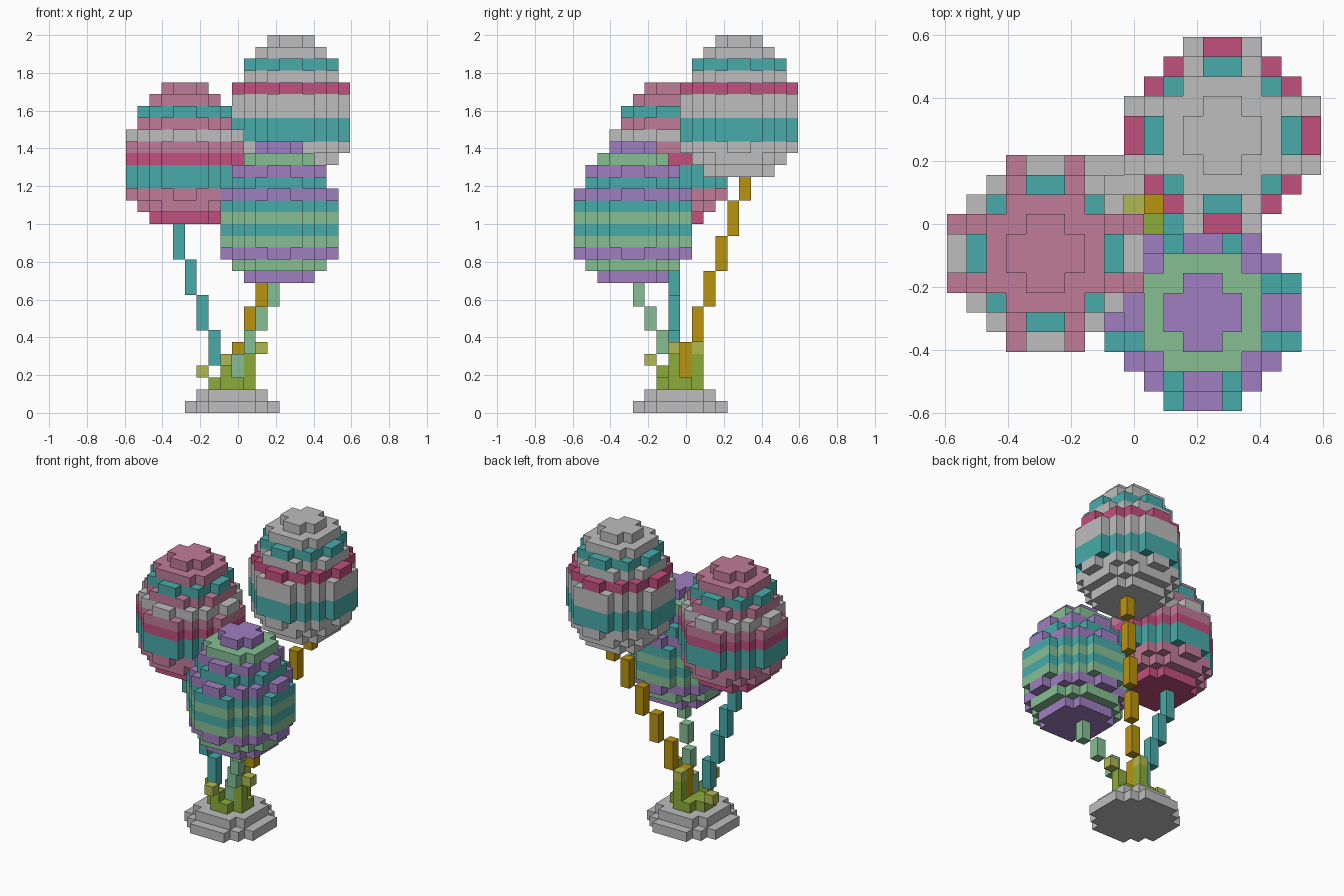
import bpy

if "Cube" in bpy.data.objects:
    bpy.data.objects.remove(bpy.data.objects["Cube"])

V = 0.0625            # block size
OFF = -0.59375        # left/front edge of the block grid


def srgb(r, g, b):
    lin = lambda c: c / 12.92 if c <= 0.04045 else ((c + 0.055) / 1.055) ** 2.4
    return (lin(r / 255), lin(g / 255), lin(b / 255), 1)


COLOURS = {
    'W': ("pale_grey", (190, 190, 190)), 'T': ("teal", (72, 171, 170)),
    'C': ("crimson", (193, 80, 126)), 'K': ("pink", (193, 124, 152)),
    'P': ("purple", (160, 126, 192)), 'G': ("mint", (134, 191, 148)),
    'Y': ("gold", (186, 147, 16)), 'O': ("leaf_green", (140, 171, 58)),
    'L': ("leaf_tip", (177, 185, 80)),
}
MATS = {}
for key, (name, rgb) in COLOURS.items():
    MATS[key] = bpy.data.materials.new(name)
    MATS[key].diffuse_color = srgb(*rgb)

# Face directions with their corner offsets
SIDES = [
    ((1, 0, 0), [(1, 0, 0), (1, 1, 0), (1, 1, 1), (1, 0, 1)]),
    ((-1, 0, 0), [(0, 0, 0), (0, 0, 1), (0, 1, 1), (0, 1, 0)]),
    ((0, 1, 0), [(0, 1, 0), (0, 1, 1), (1, 1, 1), (1, 1, 0)]),
    ((0, -1, 0), [(0, 0, 0), (1, 0, 0), (1, 0, 1), (0, 0, 1)]),
    ((0, 0, 1), [(0, 0, 1), (1, 0, 1), (1, 1, 1), (0, 1, 1)]),
    ((0, 0, -1), [(0, 0, 0), (0, 1, 0), (1, 1, 0), (1, 0, 0)]),
]


def build(name, cells):
    """Skin a {(i, j, k): colour key} set of blocks with outer faces only."""
    verts, faces, cols = {}, [], []
    for (i, j, k), col in cells.items():
        for (dx, dy, dz), corners in SIDES:
            if (i + dx, j + dy, k + dz) in cells:
                continue
            faces.append([verts.setdefault((i + a, j + b, k + c), len(verts))
                          for a, b, c in corners])
            cols.append(col)
    me = bpy.data.meshes.new(name)
    me.from_pydata([(OFF + x * V, OFF + y * V, z * V) for x, y, z in verts], [], faces)
    slots = sorted(set(cols))
    for s in slots:
        me.materials.append(MATS[s])
    for poly, col in zip(me.polygons, cols):
        poly.material_index = slots.index(col)
    bpy.context.collection.objects.link(bpy.data.objects.new(name, me))


# Blocky discs: half-width of each row, from the middle row outward
DISC = {'A': (2, 1), 'B': (3, 3, 2), 'C': (4, 3, 3, 1), 'D': (4, 4, 3, 2),
        'E': (5, 4, 4, 3, 1), 'F': (5, 5, 4, 3, 2)}


def disc(kind, cx, cy, k, col):
    cells = {}
    for r, half in enumerate(DISC[kind]):
        for j in (cy + r, cy - 1 - r):
            for i in range(cx - half, cx + half):
                cells[i, j, k] = col
    return cells


def balloon(name, cx, cy, top, stripes):
    cells = {}
    for n, (kind, col) in enumerate(zip("ABCDEFFFFEDB", stripes)):
        cells.update(disc(kind, cx, cy, top - 1 - n, col))
    build(name, cells)


def string(name, start, step, length, col, k0, k1):
    cells = {}
    for k in range(k0, k1):
        n = (k - k0) // length
        cells[start[0] + n * step[0], start[1] + n * step[1], k] = col
    build(name, cells)


# Three striped balloons
balloon("grey_balloon", 14, 14, 32, "WWTWCWWTTWWW")
balloon("pink_balloon", 5, 8, 28, "KKTKWKCTTKKC")
balloon("purple_balloon", 13, 5, 23, "PGPTPTGTGPGP")

# Stepped strings
string("gold_string", (9, 9), (1, 1), 3, 'Y', 3, 20)
string("teal_string", (7, 8), (-1, 0), 3, 'T', 4, 16)
string("mint_string", (9, 8), (1, -1), 2, 'G', 3, 11)

# Round stepped base
build("base", {**disc('D', 9, 9, 0, 'W'), **disc('B', 9, 9, 1, 'W')})

# Leafy tuft: ground patch, stems and tips
tuft = disc('A', 9, 9, 2, 'O')
for i, j, h in ((8, 7, 4), (10, 8, 5), (9, 10, 5)):
    for k in range(3, h):
        tuft[i, j, k] = 'O'
for tip in ((6, 9, 3), (8, 6, 4), (11, 8, 5), (9, 10, 5)):
    tuft[tip] = 'L'
build("leaf_tuft", tuft)

for m in bpy.data.materials:
    if m.users and not m.is_grease_pencil:
        m.use_nodes = True
        m.node_tree.nodes["Principled BSDF"].inputs["Base Color"].default_value = m.diffuse_color
